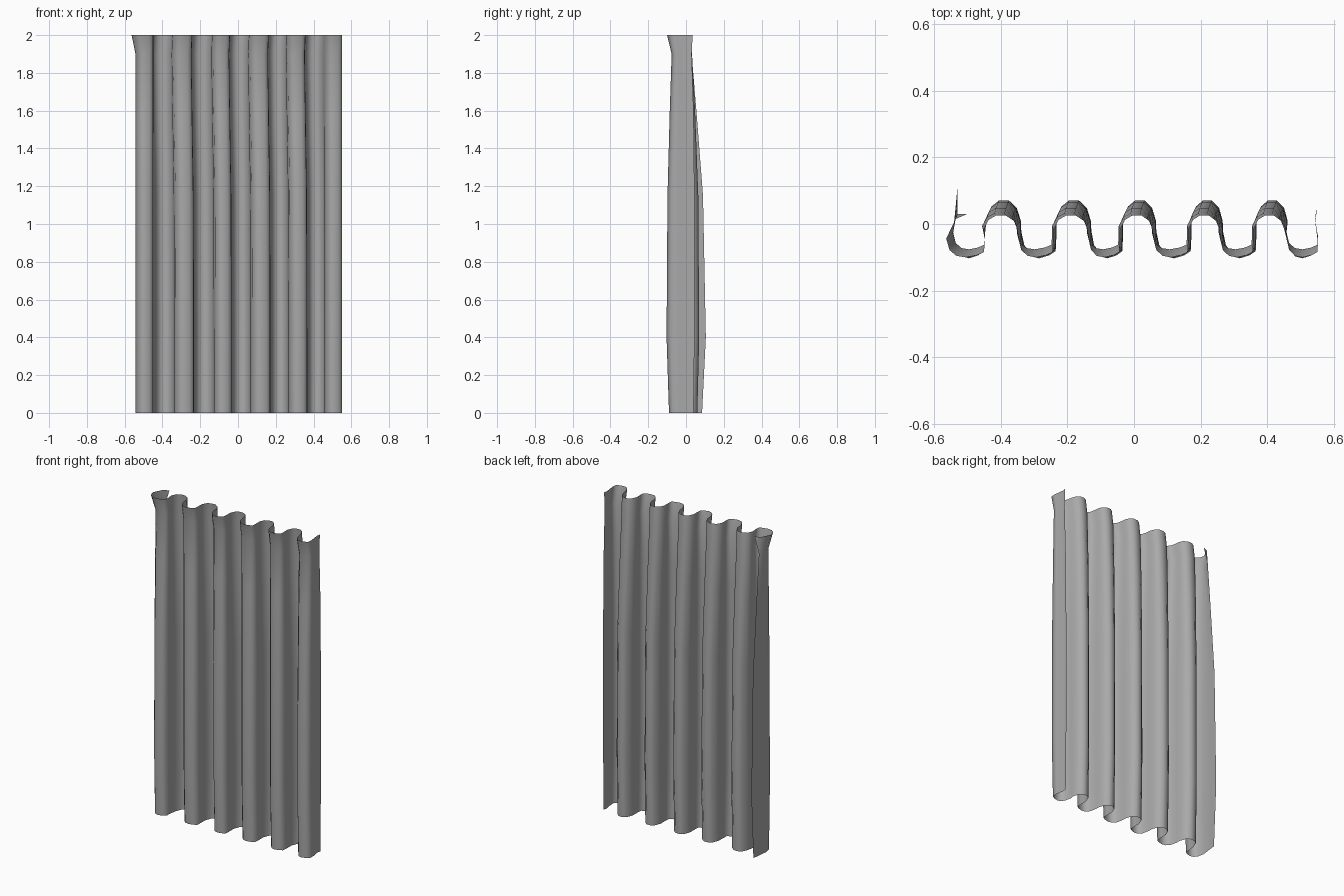
import bpy

if "Cube" in bpy.data.objects:
    bpy.data.objects.remove(bpy.data.objects["Cube"])

# Fabric colour
fabric = bpy.data.materials.new("grey_fabric")
fabric.use_nodes = True
GREY = (0.4, 0.4, 0.4, 1)
fabric.diffuse_color = GREY
fabric.node_tree.nodes["Principled BSDF"].inputs["Base Color"].default_value = GREY

# Left and right limits of each forward fold
FOLDS = [(-.54, -.45), (-.34, -.24), (-.13, -.04), (.065, .165), (.265, .36), (.46, .55)]
# Fold outline: position across the fold, depth (-1 front, 1 back)
FRONT = [(-.03, -.1), (.06, -.65), (.25, -.93), (.5, -1), (.8, -.9), (1, -.75), (1.02, -.3)]
BACK = [(.02, .3), (.16, .8), (.36, 1), (.64, 1), (.85, .75), (.96, .3)]
# Rows: height, front y, back y, right-hand end y, left-hand end y, sideways drift
ROWS = [
    (0, -.09, .06, .085, .04, .005),
    (.4, -.103, .07, .105, .045, .005),
    (1.15, -.098, .065, .09, .045, .003),
    (1.6, -.086, .048, .055, .04, -.004),
    (1.9, -.076, .032, .03, .03, -.008),
    (2, -.1, .025, .03, .035, -.004),
]


def row_points(z, front, back, end_a, end_b, drift):
    """One horizontal line of the pleated cloth."""
    mid, half = (front + back) / 2, (back - front) / 2
    top = z == 2
    pts = [(-.5 if top else -.53, end_a), (-.535, end_a * .5)]
    for i, (a, b) in enumerate(FOLDS):
        inner = 0 < i < len(FOLDS) - 1
        shift = drift if inner else 0
        if i == 0 and top:
            a -= .02
        for u, v in FRONT:
            pts.append((a + (b - a) * u + shift, mid + half * v))
        if i < len(FOLDS) - 1:
            a2 = FOLDS[i + 1][0]
            for u, v in BACK:
                pts.append((b + (a2 - b) * u + drift, mid + half * v))
    pts += [(.543, end_b * .3), (.547, end_b)]
    return [(x, y, z) for x, y in pts]


# Pleated cloth sheet lofted through the rows
rows = [row_points(*r) for r in ROWS]
n = len(rows[0])
verts = [p for row in rows for p in row]
faces = [(r * n + c, r * n + c + 1, (r + 1) * n + c + 1, (r + 1) * n + c)
         for r in range(len(rows) - 1) for c in range(n - 1)]
mesh = bpy.data.meshes.new("curtain_cloth")
mesh.from_pydata(verts, [], faces)
mesh.materials.append(fabric)
mesh.polygons.foreach_set("use_smooth", [True] * len(faces))
mesh.update()
curtain = bpy.data.objects.new("curtain_cloth", mesh)
bpy.context.collection.objects.link(curtain)
